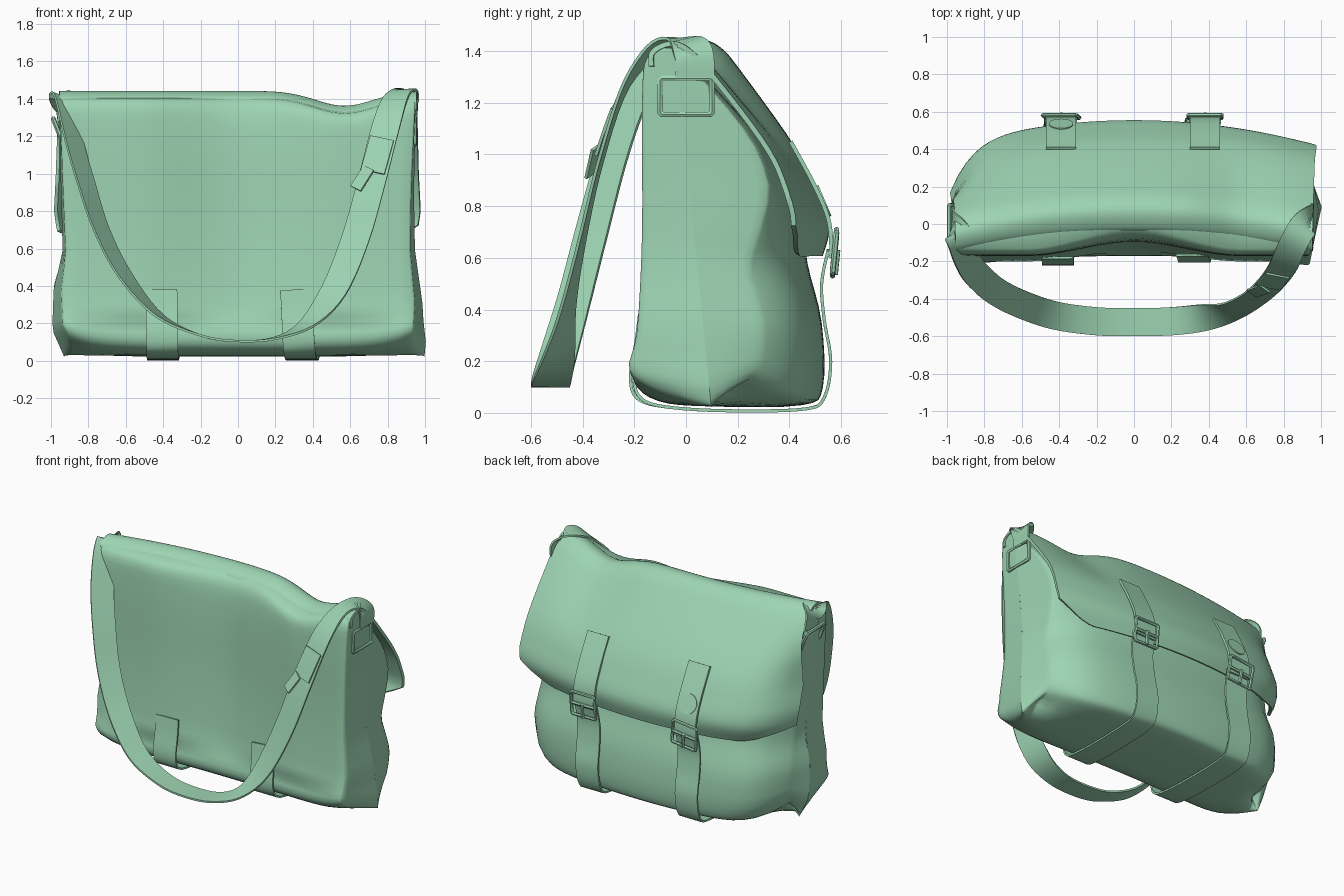
import bpy, bmesh, math
from mathutils import Vector

if "Cube" in bpy.data.objects:
    bpy.data.objects.remove(bpy.data.objects["Cube"])

green = bpy.data.materials.new("soft_green")
green.diffuse_color = (0.34, 0.66, 0.45, 1)
green.use_nodes = True
green.node_tree.nodes["Principled BSDF"].inputs["Base Color"].default_value = green.diffuse_color


def finish(ob, angle=40):
    ob.data.materials.clear()
    ob.data.materials.append(green)
    bpy.ops.object.select_all(action='DESELECT')
    ob.select_set(True)
    bpy.context.view_layer.objects.active = ob
    for m in list(ob.modifiers):
        bpy.ops.object.modifier_apply(modifier=m.name)
    bpy.ops.object.shade_smooth_by_angle(angle=math.radians(angle))


def grid_object(name, rows, cyclic=False, thick=0, offset=0, angle=40):
    """Skin a list of equal-length point rows."""
    bm = bmesh.new()
    vs = [[bm.verts.new(p) for p in r] for r in rows]
    n = len(rows[0])
    for a, b in zip(vs, vs[1:]):
        for j in range(n if cyclic else n - 1):
            k = (j + 1) % n
            bm.faces.new((a[j], a[k], b[k], b[j]))
    bmesh.ops.remove_doubles(bm, verts=bm.verts, dist=0.0005)
    bmesh.ops.recalc_face_normals(bm, faces=bm.faces)
    me = bpy.data.meshes.new(name)
    bm.to_mesh(me)
    bm.free()
    ob = bpy.data.objects.new(name, me)
    bpy.context.collection.objects.link(ob)
    if thick:
        s = ob.modifiers.new("thickness", 'SOLIDIFY')
        s.thickness, s.offset = thick, offset
    finish(ob, angle)
    return ob


def spline(pts, steps, cyclic=False):
    """Catmull-Rom through points of any dimension."""
    n, out = len(pts), []
    get = (lambda i: pts[i % n]) if cyclic else (lambda i: pts[max(0, min(n - 1, i))])
    for i in range(n if cyclic else n - 1):
        a, b, c, d = (get(i + k) for k in (-1, 0, 1, 2))
        for s in range(steps):
            t = s / steps
            out.append(tuple(0.5 * (2 * q + (r - p) * t + (2 * p - 5 * q + 4 * r - w) * t * t
                             + (3 * q - p - 3 * r + w) * t ** 3) for p, q, r, w in zip(a, b, c, d)))
    if not cyclic:
        out.append(tuple(pts[-1]))
    return out


def clamp(v):
    return max(0, min(1, v))


def lerp(table, z):
    for (z0, v0), (z1, v1) in zip(table, table[1:]):
        if z <= z1:
            return v0 + (v1 - v0) * clamp((z - z0) / (z1 - z0))
    return table[-1][1]


def dip(x, z):
    """Sag of the top edge on one side."""
    return -0.08 * math.exp(-((x - 0.57) / 0.22) ** 2) * clamp((z - 0.9) / 0.5)


def left_wrap(u, z):
    """Extra rounding of the back toward the left end."""
    return 0.24 * abs(u) ** 9 * clamp((1.4 - z) / 0.45) if u < 0 else 0


# --- Body: profile (y, z, bow) lofted along x, ends gathered into gussets
body_profile = [(0.07, 1.412, 0.12), (-0.05, 1.38, 0.10), (-0.09, 1.2, 0.08), (-0.10, 0.7, 0.07),
                (-0.13, 0.3, 0.06), (-0.17, 0.12, 0.05), (-0.10, 0.045, 0.02), (0.1, 0.025, 0.02),
                (0.45, 0.03, 0.1), (0.53, 0.1, 0.10), (0.525, 0.35, 0.08), (0.47, 0.58, 0.09),
                (0.45, 0.75, 0.10), (0.37, 1.03, 0.10), (0.17, 1.31, 0.12)]
body_loop = spline(body_profile, 4, True)
half = {1: [(0, 0.91), (0.1, 0.935), (0.3, 0.945), (0.6, 0.92), (0.9, 0.925), (1.45, 0.95)],
        -1: [(0, 0.88), (0.15, 0.935), (0.4, 0.945), (0.55, 0.92), (0.9, 0.935), (1.45, 0.955)]}
bulge = {1: [(0, 0.085), (0.25, 0.045), (0.6, 0.025), (1.1, 0.01), (1.45, 0.005)],
         -1: [(0, 0.04), (0.2, 0.055), (0.4, 0.04), (0.6, 0.015), (1.45, 0.005)]}


def body_ring(u, s=1.0):
    ring = []
    side = 1 if u > 0 else -1
    for y, z, b in body_loop:
        x = u * lerp(half[side], z)
        q = min(1, abs(u) / 0.6)
        front = y < 0 and z > 0.2
        dy = b * (q * q * (3 - 2 * q) if front else u * u)
        # rounded, lifted lower corners
        low = clamp((0.85 - z) / 0.3) if u > 0 else 0
        dy += (0.15 * u ** 8 * low + left_wrap(u, z)) * clamp((y - 0.12) / 0.3)
        dz = 0.10 * u ** 8 * max(0, 1 - z / 0.4) * min(1, abs(y - 0.05) / 0.3)
        y -= dy
        yc = 0.10 - 0.10 * z
        if s < 1:
            x += side * lerp(bulge[side], z) * (1 - s)
            y = yc + (y - yc) * s
            dz *= s
        ring.append((x, y, z + dz + dip(x, z)))
    return ring


caps = [0.0, 0.3, 0.6, 0.85, 0.97]
rows = [body_ring(-1, s) for s in caps]
rows += [body_ring(-0.99 + 1.98 * i / 30) for i in range(31)]
rows += [body_ring(1, s) for s in reversed(caps)]
grid_object("bag_body", rows, cyclic=True, angle=75)

# --- Flap: sheet over the top with cut lower corners
flap_profile = spline([(-0.035, 1.345, 0.10), (-0.02, 1.40, 0.11), (0.06, 1.433, 0.12), (0.13, 1.405, 0.12),
                       (0.21, 1.31, 0.11), (0.41, 1.03, 0.10), (0.5, 0.85, 0.11),
                       (0.545, 0.72, 0.13), (0.52, 0.61, 0.15)], 5)
flap_half = [(0.6, 0.92), (0.7, 0.96), (0.8, 0.975), (1.0, 0.965), (1.45, 0.955)]
rows = []
for i in range(49):
    u = -1 + i / 24
    cut = 1 - (0.13 if u > 0 else 0.10) * max(0, (abs(u) - 0.76) / 0.24) ** 1.2
    row = []
    for j in range(41):
        f = j / 40 * cut * (len(flap_profile) - 1)
        k = min(int(f), len(flap_profile) - 2)
        y, z, b = (p + (q - p) * (f - k) for p, q in zip(flap_profile[k], flap_profile[k + 1]))
        x = u * lerp(flap_half, z)
        wrap = left_wrap(u, z) * clamp((y - 0.1) / 0.3)
        row.append((x, y - b * u * u - wrap, z + dip(x, z)))
    rows.append(row)
grid_object("flap", rows, thick=0.02)


def ribbon(name, path, width, thick):
    """Flat band: path holds centre xyz followed by the width direction."""
    pts = spline(path, 5)
    rows = []
    for i, p in enumerate(pts):
        c = Vector(p[:3])
        t = Vector(pts[min(i + 1, len(pts) - 1)][:3]) - Vector(pts[max(i - 1, 0)][:3])
        t.normalize()
        w = Vector(p[3:])
        w = (w - t * w.dot(t)).normalized() * width / 2
        rows.append([c - w, c + w])
    return grid_object(name, rows, thick=thick)


# --- Shoulder strap, twisting as it rises to each side
strap_path = [(-0.96, 0.02, 1.29, 0, -1, 0), (-0.965, 0.0, 1.37, 0, -1, 0),
              (-0.94, -0.06, 1.415, -0.4, -0.9, 0), (-0.915, -0.14, 1.35, -0.6, -0.8, 0),
              (-0.875, -0.225, 1.17, -0.6, -0.8, 0),
              (-0.815, -0.295, 0.96, -0.6, -0.8, 0), (-0.73, -0.365, 0.70, -0.55, -0.85, 0),
              (-0.60, -0.43, 0.45, -0.5, -0.85, 0), (-0.42, -0.49, 0.24, -0.3, -1, 0),
              (-0.2, -0.52, 0.135, 0, -1, 0), (0.0, -0.525, 0.105, 0, -1, 0),
              (0.2, -0.52, 0.12, 0.2, -1, 0), (0.37, -0.50, 0.20, 0.6, -0.75, 0),
              (0.515, -0.465, 0.38, 0.9, -0.35, 0), (0.63, -0.405, 0.66, 1, -0.15, 0),
              (0.715, -0.335, 0.96, 1, -0.1, 0), (0.79, -0.24, 1.25, 1, -0.15, 0),
              (0.845, -0.12, 1.41, 0.85, -0.5, 0), (0.90, -0.02, 1.447, 0.5, -0.85, 0),
              (0.95, 0.03, 1.39, 0, -1, 0), (0.95, 0.035, 1.29, 0, -1, 0)]
ribbon("shoulder_strap", strap_path, 0.15, 0.012)
# Overlapped strap end and its loose tip
ribbon("strap_overlap", [(0.72, -0.338, 1.01, 1, -0.1, 0), (0.745, -0.308, 1.10, 1, -0.1, 0),
                         (0.77, -0.275, 1.19, 1, -0.1, 0)], 0.13, 0.012)
ribbon("strap_tip", [(0.63, -0.37, 0.92, 0.9, -0.4, 0), (0.70, -0.345, 1.03, 0.9, -0.4, 0)], 0.07, 0.012)


def wire(name, loops, radius):
    """Bent metal wire from (points, closed) loops."""
    cu = bpy.data.curves.new(name, 'CURVE')
    cu.dimensions = '3D'
    cu.bevel_depth, cu.bevel_resolution = radius, 1
    cu.use_fill_caps = True
    for pts, closed in loops:
        sp = cu.splines.new('POLY')
        sp.points.add(len(pts) - 1)
        for q, p in zip(sp.points, pts):
            q.co = (*p, 1)
        sp.use_cyclic_u = closed
    ob = bpy.data.objects.new(name, cu)
    bpy.context.collection.objects.link(ob)
    bpy.ops.object.select_all(action='DESELECT')
    ob.select_set(True)
    bpy.context.view_layer.objects.active = ob
    bpy.ops.object.convert(target='MESH')
    finish(bpy.context.view_layer.objects.active)


def rounded(w, h, r=0.008):
    return [(sx * (w - a), sz * (h - b)) for sx, sz, o in ((1, 1, 0), (-1, 1, 1), (-1, -1, 0), (1, -1, 1))
            for a, b in (((0, r), (r, 0)) if not o else ((r, 0), (0, r)))]


# --- Side rings
for side, x, lean in (("right", 0.945, 0.0), ("left", -0.96, -0.4)):
    wire(side + "_ring", [([(x + lean * b, a, 1.225 + b) for a, b in rounded(0.10, 0.07)], True)], 0.013)

# --- Closing straps with buckles
under = [(-0.180, 0.38), (-0.193, 0.28), (-0.215, 0.13), (-0.18, 0.05), (-0.05, 0.02), (0.18, 0.008),
         (0.46, 0.015), (0.535, 0.06), (0.56, 0.2), (0.535, 0.36), (0.525, 0.5), (0.55, 0.63)]
over = [(0.405, 1.05), (0.492, 0.89), (0.548, 0.76), (0.562, 0.66), (0.56, 0.60)]
for side, xf, xb, tilt in (("left", -0.41, -0.39, 0.12), ("right", 0.31, 0.38, 0.0)):
    path = [(xf + (xb - xf) * i / (len(under) - 1), y + (0.014 if side == "right" and i < 4 else 0), z, 1, 0, 0)
            for i, (y, z) in enumerate(under)]
    ribbon(side + "_lower_strap", path, 0.17, 0.012)
    ribbon(side + "_flap_strap", [(xb, y, z, 1, 0, 0) for y, z in over], 0.16, 0.016)

    def place(a, b, y=0.575):
        return (xb + a - tilt * b, y + 0.1 * b, 0.62 + b + tilt * a)
    wire(side + "_buckle", [([place(a, b) for a, b in rounded(0.09, 0.08)], True),
                            ([place(-0.09, 0.0), place(0.09, 0.0)], False),
                            ([place(0, 0.01, 0.586), place(0, -0.085, 0.586)], False)], 0.011)

# --- Round snap on the left flap strap
bpy.ops.mesh.primitive_cylinder_add(vertices=24, radius=0.065, depth=0.012, location=(-0.39, 0.532, 0.82),
                                    rotation=(math.radians(-67), 0, 0))
snap = bpy.context.object
snap.name = "strap_snap"
finish(snap)
